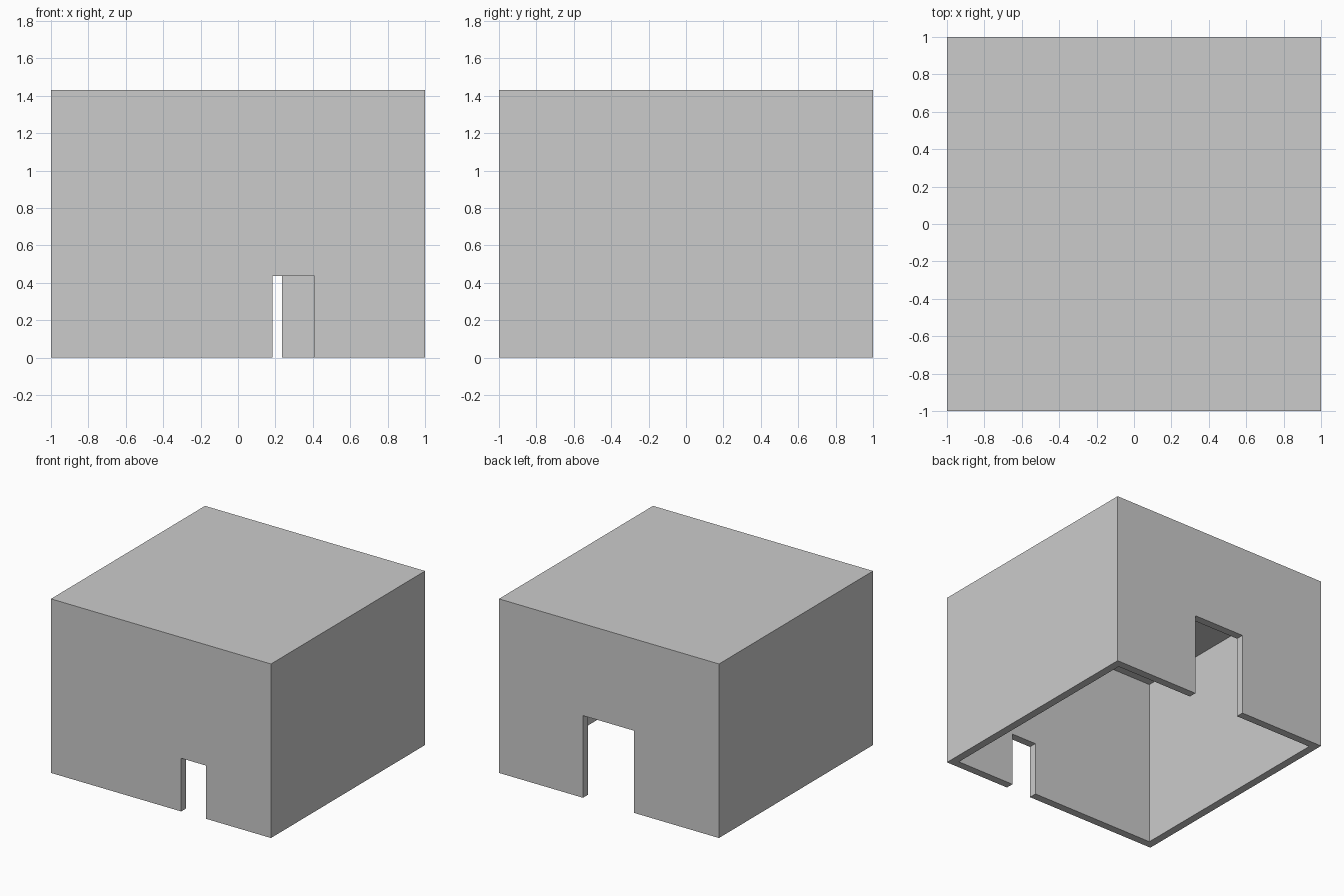
import bpy

if "Cube" in bpy.data.objects:
    bpy.data.objects.remove(bpy.data.objects["Cube"])

HEIGHT = 1.43      # overall height
WALL = 0.064       # wall and roof thickness
INNER = 1 - WALL   # half width of the room


def add_box(name, lo, hi):
    centre = [(a + b) / 2 for a, b in zip(lo, hi)]
    bpy.ops.mesh.primitive_cube_add(size=1, location=centre)
    obj = bpy.context.object
    obj.name = name
    obj.scale = [b - a for a, b in zip(lo, hi)]
    bpy.ops.object.transform_apply(location=True, rotation=False, scale=True)
    return obj


def cut_box(target, lo, hi):
    cutter = add_box("cutter", lo, hi)
    cutter.hide_render = True
    mod = target.modifiers.new("cut", 'BOOLEAN')
    mod.operation = 'DIFFERENCE'
    mod.solver = 'EXACT'
    mod.object = cutter
    bpy.context.view_layer.objects.active = target
    bpy.ops.object.modifier_apply(modifier=mod.name)
    bpy.data.objects.remove(cutter, do_unlink=True)


# Walls: block hollowed from top to bottom
walls = add_box("walls", (-1, -1, 0), (1, 1, HEIGHT))
cut_box(walls, (-INNER, -INNER, -0.2), (INNER, INNER, HEIGHT + 0.2))

# Small front doorway and large back doorway
cut_box(walls, (0.184, -1.2, -0.2), (0.41, -0.8, 0.437))
cut_box(walls, (-0.227, 0.8, -0.2), (0.236, 1.2, 0.675))

# Walls are a slightly darker grey than the roof
grey = bpy.data.materials.new("wall_grey")
grey.diffuse_color = (0.63, 0.63, 0.63, 1)
grey.use_nodes = True
grey.node_tree.nodes["Principled BSDF"].inputs["Base Color"].default_value = grey.diffuse_color
walls.data.materials.clear()
walls.data.materials.append(grey)

# Flat roof slab set flush between the walls
add_box("roof", (-INNER, -INNER, HEIGHT - WALL), (INNER, INNER, HEIGHT))
